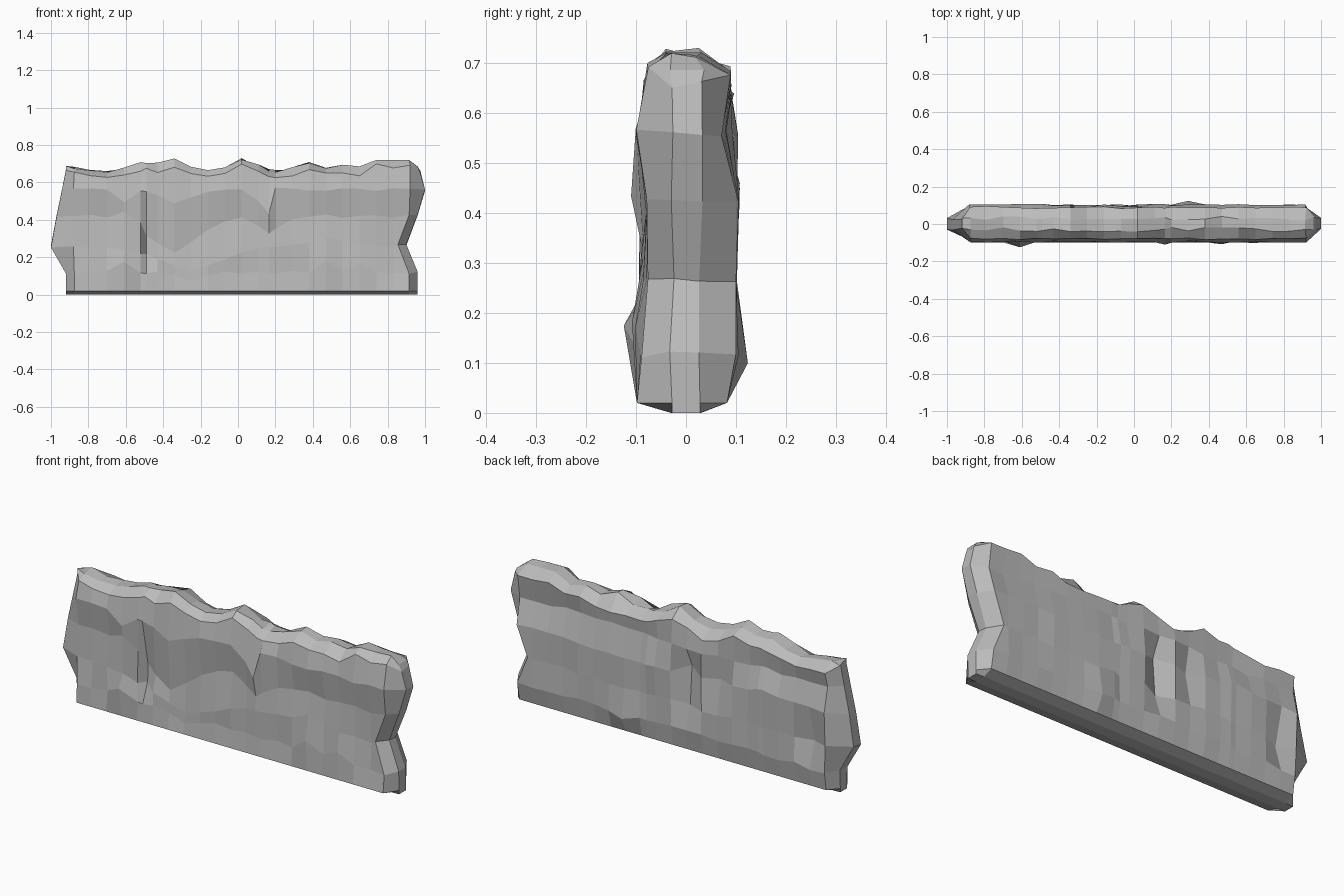
import bpy
import bmesh
import random

cube = bpy.data.objects.get("Cube")
if cube:
    bpy.data.objects.remove(cube)

rng = random.Random(4)
features = {}
FRONT, BACK = -1, 1


def feature(side, layer, centre, width, out=0, up=0):
    """Push one layer of one side outwards and upwards around a centre."""
    features.setdefault((side, layer), []).append((centre, width, out, up))


def tent(x, centre, width):
    return max(0, 1 - abs(x - centre) / width)


def crest_height(x):
    """Jagged top edge made of overlapping peaks."""
    peaks = ((-.92, .03), (-.5, .045), (-.36, .07), (.02, .065), (.4, .045), (.58, .035), (.78, .09), (.92, .06))
    return .66 + max(height * tent(x, centre, .15) for centre, height in peaks)


def roughen(layer, point):
    """Small chisel marks everywhere except along the foot."""
    if layer in ("underside", "base"):
        return point
    x, y, z = point
    spread = .012 if layer == "crest" else .005
    return x, y + rng.uniform(-spread, spread), z + rng.uniform(-.01, .01)


def stone_point(side, layer, x, depth, height):
    """Vertex of the front or back after its features."""
    if layer == "crest":
        height = crest_height(x)
    elif layer == "shoulder":
        height = crest_height(x) - .035
    for centre, width, out, up in features.get((side, layer), []):
        amount = tent(x, centre, width)
        depth += out * amount
        height += up * amount
    return x, side * depth, height


# Front: toe bulges, rising shelf, block with a crevice, and a jutting tooth
feature(FRONT, "knee", centre=-.61, width=.09, out=.035, up=.06)
feature(FRONT, "knee", centre=-.25, width=.2, up=-.04)
feature(FRONT, "knee", centre=.47, width=.08, out=.02, up=.06)
feature(FRONT, "knee", centre=.65, width=.08, out=.01, up=.05)
feature(FRONT, "knee", centre=.83, width=.08, out=-.015)
feature(FRONT, "hip", centre=-.79, width=.08, out=-.015)
feature(FRONT, "hip", centre=-.25, width=.4, up=-.13)
feature(FRONT, "hip", centre=-.49, width=.03, out=-.04)
feature(FRONT, "hip", centre=.47, width=.18, up=.05)
feature(FRONT, "hip", centre=.83, width=.15, out=-.02)
feature(FRONT, "waist", centre=-.34, width=.3, up=-.2)
feature(FRONT, "waist", centre=-.56, width=.14, out=.025, up=.07)
feature(FRONT, "waist", centre=-.49, width=.03, out=-.04, up=-.04)
feature(FRONT, "waist", centre=.165, width=.14, out=.01, up=-.1)
feature(FRONT, "brow", centre=-.61, width=.09, out=.005, up=-.07)
feature(FRONT, "brow", centre=-.34, width=.18, up=-.07)
feature(FRONT, "brow", centre=.11, width=.05, up=-.07)
feature(FRONT, "brow", centre=.165, width=.034, out=.015, up=-.12)

# Back: low lump, two wedge-shaped clefts, and a long ledge beside a rib
feature(BACK, "knee", centre=.29, width=.09, out=.028, up=-.015)
feature(BACK, "hip", centre=-.07, width=.06, out=-.03)
feature(BACK, "hip", centre=-.79, width=.09, out=-.035)
feature(BACK, "waist", centre=-.07, width=.08, out=-.055, up=.04)
feature(BACK, "waist", centre=-.25, width=.06, out=-.035)
feature(BACK, "waist", centre=-.56, width=.4, up=.04)
feature(BACK, "brow", centre=-.12, width=.25, out=.028)
feature(BACK, "brow", centre=.8, width=.3, out=-.01)
feature(BACK, "shoulder", centre=.38, width=.2, up=-.03)
feature(BACK, "shoulder", centre=-.79, width=.2, out=.012)

# Layer name: left end, right end, height, front depth, back depth
layers = {
    "underside": (-.92, .96, 0, .03, .03),
    "base": (-.92, .96, .02, .098, .082),
    "knee": (-.92, .96, .12, .092, .1),
    "hip": (-1, .9, .26, .09, .097),
    "waist": (-.97, .96, .42, .076, .103),
    "brow": (-.94, 1, .56, .096, .077),
    "shoulder": (-.92, .975, .66, .08, .088),
    "crest": (-.92, .96, .68, .03, .03),
}

# Stations along the wall, with extra ones at the crevice and tooth
stations = sorted([-.79 + .09 * i for i in range(19)] + [-.49, .165])
half = .028

bm = bmesh.new()
loops = []
for layer, (left, right, height, front_depth, back_depth) in layers.items():
    columns = [max(left + .045, -.88)] + stations + [min(right - .045, .92)]
    front = [stone_point(FRONT, layer, x, front_depth, height) for x in columns]
    back = [stone_point(BACK, layer, x, back_depth, height) for x in reversed(columns)]
    ring = [(left, -half, height)] + front + [(right, -half, height)]
    ring += [(right, half, height)] + back + [(left, half, height)]
    loops.append([bm.verts.new(roughen(layer, point)) for point in ring])

# Side faces between neighbouring layers
count = len(loops[0])
for low, high in zip(loops, loops[1:]):
    for i in range(count):
        j = (i + 1) % count
        bm.faces.new((low[i], low[j], high[j], high[i]))

# Strips closing the underside and the crest
for loop in (loops[0], loops[-1]):
    for i in range(count // 2 - 1):
        bm.faces.new((loop[i], loop[i + 1], loop[-2 - i], loop[-1 - i]))

bmesh.ops.recalc_face_normals(bm, faces=bm.faces)
mesh = bpy.data.meshes.new("rock_wall")
bm.to_mesh(mesh)
bm.free()
wall = bpy.data.objects.new("rock_wall", mesh)
bpy.context.collection.objects.link(wall)

# Plain grey stone
stone = bpy.data.materials.new("grey_stone")
stone.use_nodes = True
colour = (.5, .5, .5, 1)
stone.diffuse_color = colour
stone.node_tree.nodes["Principled BSDF"].inputs["Base Color"].default_value = colour
mesh.materials.append(stone)
